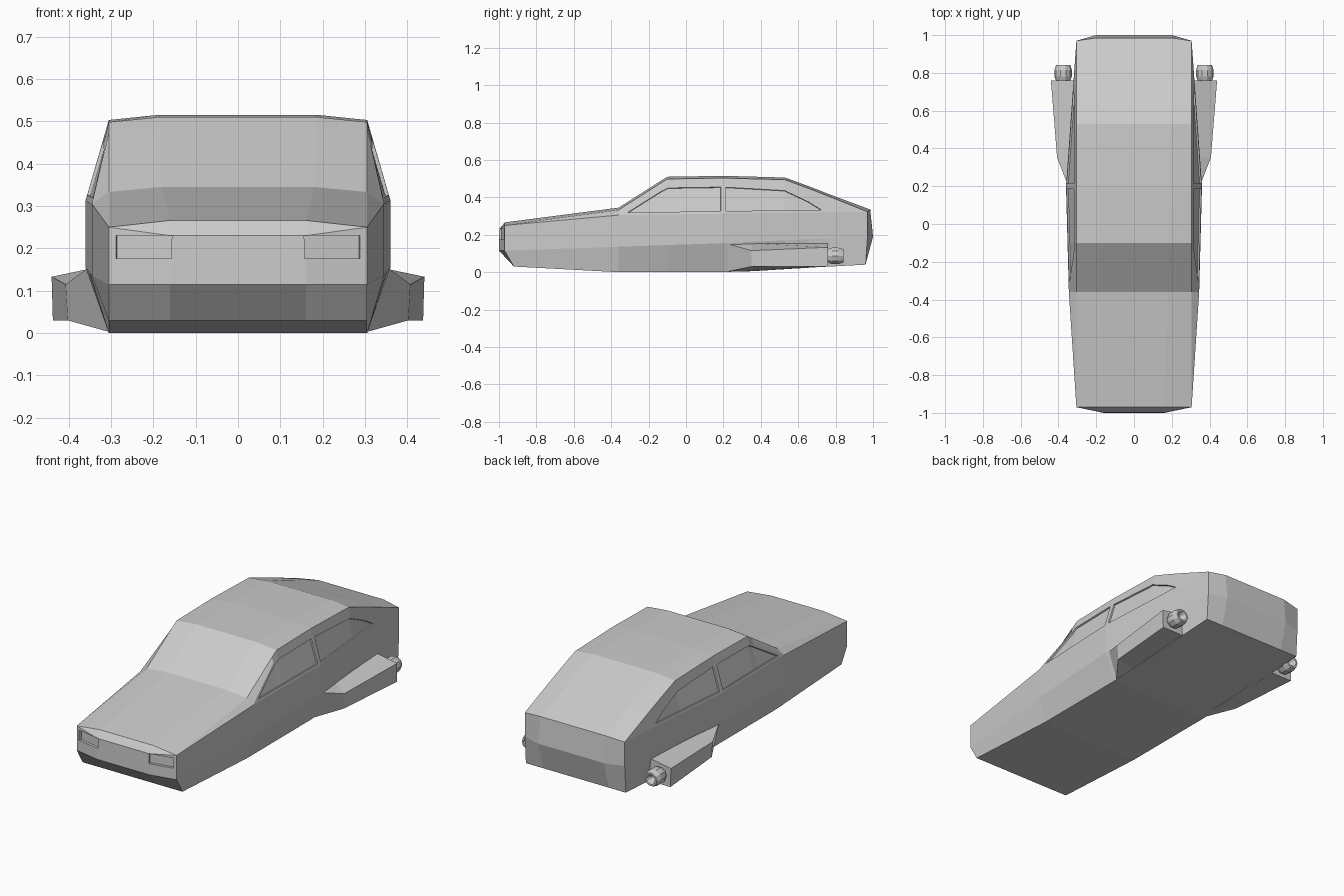
import bpy, bmesh, math
from mathutils import Vector, Matrix

if "Cube" in bpy.data.objects:
    bpy.data.objects.remove(bpy.data.objects["Cube"])


def interp(table, y):
    for (a, p), (b, q) in zip(table, table[1:]):
        if y <= b:
            return p + (q - p) * max(0, (y - a) / (b - a))
    return table[-1][1]


def add_grid(bm, rows, tag=lambda i, j: 0):
    vs = [[bm.verts.new(p) for p in r] for r in rows]
    for i in range(len(vs) - 1):
        for j in range(len(vs[0]) - 1):
            f = bm.faces.new((vs[i][j], vs[i][j + 1], vs[i + 1][j + 1], vs[i + 1][j]))
            f.material_index = tag(i, j)


def clean(bm):
    bmesh.ops.remove_doubles(bm, verts=bm.verts[:], dist=0.0008)
    bmesh.ops.recalc_face_normals(bm, faces=bm.faces[:])


def make_object(name, bm):
    me = bpy.data.meshes.new(name)
    bm.to_mesh(me)
    bm.free()
    ob = bpy.data.objects.new(name, me)
    bpy.context.collection.objects.link(ob)
    return ob


def mirror(ob):
    m = ob.modifiers.new("mirror", 'MIRROR')
    m.use_axis[0] = True


# Body lines along the length
WIDTH = [(-.97, .305), (-.36, .345), (.2, .36), (.97, .305)]
BELT = [(-.97, .25), (-.36, .305), (.97, .323)]
CREASE = [(-.97, .115), (.2, .155), (.97, .19)]
FLOOR = [(-.92, .03), (-.36, 0), (.2, 0), (.96, .04)]
INNER = [(-.97, .16), (-.36, .18), (.97, .2)]
# Stations: y, top height, window-rail position (0 roof edge, 1 belt)
STATIONS = [(-.97, .266, 1), (-.36, .345, 1), (-.14, .485, .18), (-.1, .51, .18),
            (.2, .515, .18), (.53, .506, .25), (.66, .458, .45), (.77, .415, 1), (.97, .335, 1)]

rings = []
for k, (y, z, t) in enumerate(STATIONS):
    w, xi = interp(WIDTH, y), interp(INNER, y)
    fy = min(max(y, -.92), .96)
    last = k == len(STATIONS) - 1
    belt = Vector((w, y, interp(BELT, y)))
    edge = belt.copy() if k in (0, last and k) else Vector((.305, y, z - .012))
    half = [Vector((xi, y + (.015 if last else 0), z)), edge, edge.lerp(belt, t), belt,
            Vector((w, y, interp(CREASE, y))), Vector((.305, fy, interp(FLOOR, fy))),
            Vector((xi, fy, interp(FLOOR, fy)))]
    ring = half + [Vector((-p.x, p.y, p.z)) for p in reversed(half)]
    rings.append(ring + [ring[0]])


# Mark side-window faces: 1 front, 2 rear, per side
def window_tag(i, j):
    if j in (2, 10) and 1 <= i <= 6:
        return (1 if i < 4 else 2) + (2 if j == 10 else 0)
    return 0


def end_cap(bm, ring, inner_pts):
    # rows from top to floor; the first inner row closes onto the top corner
    top, corner, crease, low, low_in = ring[0], ring[3], ring[4], ring[5], ring[6]
    outer = [corner] * (len(inner_pts)) + [crease, low]
    inner = [top] + inner_pts + [low_in]
    neg = lambda p: Vector((-p[0], p[1], p[2]))
    add_grid(bm, [[neg(o), neg(n), Vector(n), o] for o, n in zip(outer, inner)])


bm = bmesh.new()
add_grid(bm, rings, window_tag)
end_cap(bm, rings[0], [(.16, -.998, .23), (.16, -1, .115)])
end_cap(bm, rings[-1], [(.2, 1, .19)])
clean(bm)
# Recessed side windows
for tag in (1, 2, 3, 4):
    faces = [f for f in bm.faces if f.material_index == tag]
    bmesh.ops.inset_region(bm, faces=faces, thickness=.014, depth=0, use_even_offset=True)
    faces = [f for f in faces if f.is_valid]
    bmesh.ops.inset_region(bm, faces=faces, thickness=.001, depth=-.008, use_even_offset=True)
for f in bm.faces:
    f.material_index = 0
body = make_object("car_body", bm)

# Headlight recesses
bm = bmesh.new()
for s in (1, -1):
    m = (Matrix.Translation((s * .2235, -.992, .203)) @ Matrix.Rotation(s * .2, 4, 'Z')
         @ Matrix.Diagonal((.134, .04, .055, 1)))
    bmesh.ops.create_cube(bm, size=1, matrix=m)
cutter = make_object("headlight_cutter", bm)
cutter.hide_render = True
cutter.hide_viewport = True
cut = body.modifiers.new("headlights", 'BOOLEAN')
cut.operation = 'DIFFERENCE'
cut.object = cutter
cut.solver = 'EXACT'

# Side pods: section swept back from the flank
bm = bmesh.new()
tip = [(.35, .22, .152), (.356, .22, .152), (.305, .22, .003), (.29, .22, .003)]
mid = [(.34, .35, .154), (.407, .35, .115), (.402, .35, .03), (.29, .35, .005)]
back = [(.32, .76, .154), (.44, .76, .133), (.437, .76, .03), (.29, .76, .03)]
add_grid(bm, [r + r[:1] for r in (tip, mid, back)])
bmesh.ops.holes_fill(bm, edges=bm.edges[:])
bmesh.ops.remove_doubles(bm, verts=bm.verts[:], dist=.0008)
bmesh.ops.holes_fill(bm, edges=bm.edges[:])
bmesh.ops.recalc_face_normals(bm, faces=bm.faces[:])
mirror(make_object("side_pod", bm))

# Thruster nozzles: ten-sided turned profile
bm = bmesh.new()
N = 10
rows = [[(.375 + r * math.cos(2 * math.pi * a / N), y, .087 + r * math.sin(2 * math.pi * a / N))
         for a in range(N + 1)]
        for r, y in [(0, .74), (.03, .74), (.046, .78), (.046, .815), (.037, .843), (.027, .843), (0, .80)]]
add_grid(bm, rows)
clean(bm)
mirror(make_object("thruster_nozzle", bm))
